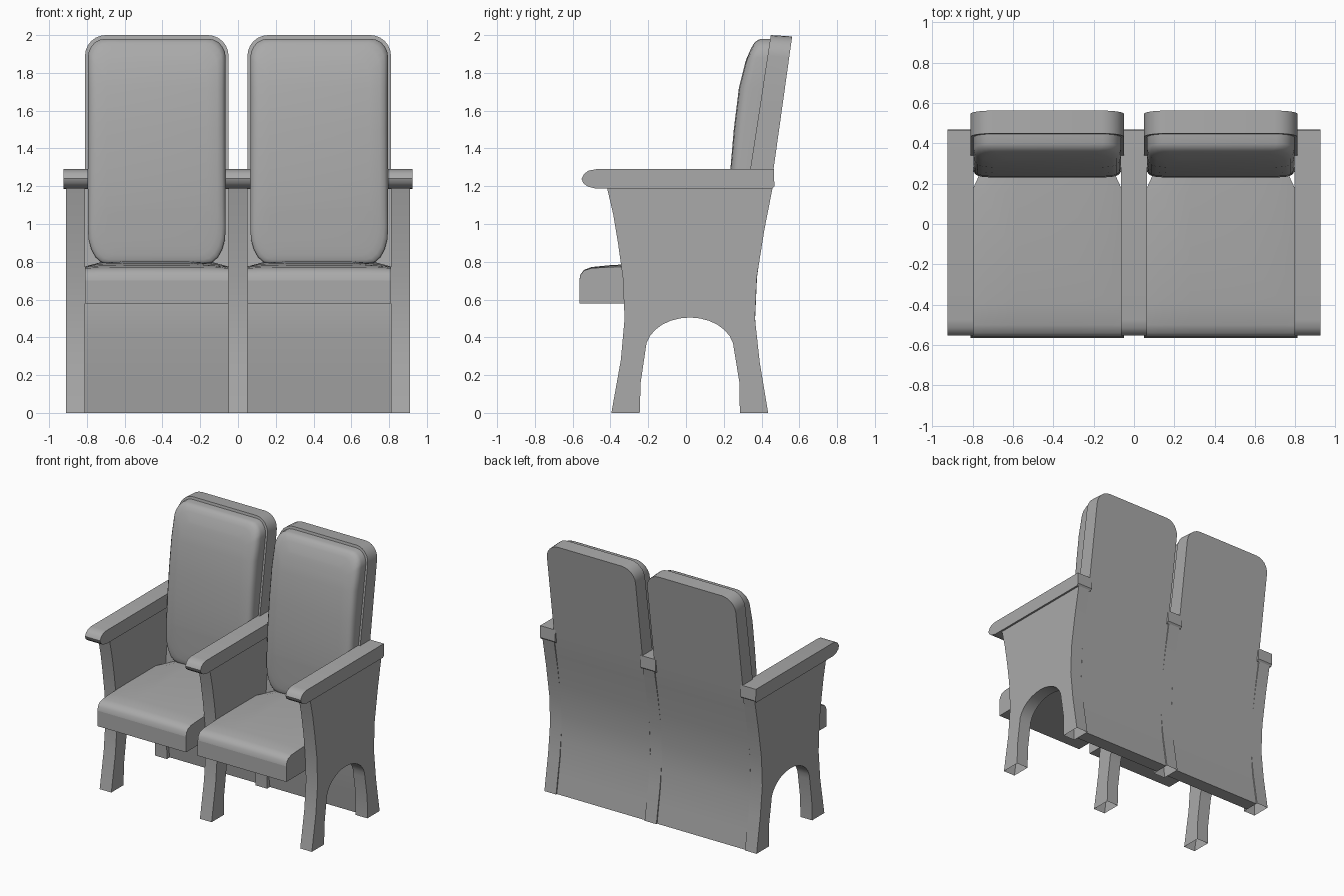
import bpy, bmesh, math

cube = bpy.data.objects.get("Cube")
if cube:
    bpy.data.objects.remove(cube, do_unlink=True)

GREY = (0.4, 0.4, 0.4, 1)
mat = bpy.data.materials.new("plain grey")
mat.use_nodes = True
mat.diffuse_color = GREY
mat.node_tree.nodes["Principled BSDF"].inputs["Base Color"].default_value = GREY


def finish(name, bm, angle=35):
    bmesh.ops.recalc_face_normals(bm, faces=bm.faces)
    mesh = bpy.data.meshes.new(name)
    bm.to_mesh(mesh)
    bm.free()
    mesh.materials.append(mat)
    ob = bpy.data.objects.new(name, mesh)
    bpy.context.collection.objects.link(ob)
    bpy.ops.object.select_all(action='DESELECT')
    ob.select_set(True)
    bpy.context.view_layer.objects.active = ob
    bpy.ops.object.shade_smooth_by_angle(angle=math.radians(angle))
    return ob


def interp(table, z):
    """Piecewise linear y for a height z."""
    for (z0, y0), (z1, y1) in zip(table, table[1:]):
        if z <= z1:
            return y0 + (y1 - y0) * (z - z0) / (z1 - z0)
    return table[-1][1]


def extrude_profile(name, profile, x, half, open_floor=False):
    """Side profile in (y, z), given thickness along x."""
    bm = bmesh.new()
    a, b = ([bm.verts.new((x + s * half, y, z)) for y, z in profile] for s in (-1, 1))
    bm.faces.new(a)
    bm.faces.new(b)
    for i in range(len(profile)):
        j = (i + 1) % len(profile)
        if not (open_floor and profile[i][1] == profile[j][1] == 0):
            bm.faces.new((a[i], a[j], b[j], b[i]))
    return finish(name, bm)


def loft(name, rings, angle=35):
    """Closed rings of points, ends filled with strips between mirrored points."""
    bm = bmesh.new()
    loops = [[bm.verts.new(p) for p in ring] for ring in rings]
    n = len(loops[0])
    for a, b in zip(loops, loops[1:]):
        for i in range(n):
            j = (i + 1) % n
            bm.faces.new((a[i], a[j], b[j], b[i]))
    for r in (loops[0], loops[-1]):
        for i in range(n // 2 - 1):
            bm.faces.new((r[i], r[i + 1], r[n - 2 - i], r[n - 1 - i]))
    return finish(name, bm, angle)


def mirrored(rows, x, y_of):
    """Ring from (half width, z) rows: up the right, down the left."""
    return ([(x + w, y_of(z), z) for w, z in rows]
            + [(x - w, y_of(z), z) for w, z in reversed(rows)])


# Side panels with a leg arch
front_edge = [(-0.395, 0), (-0.345, 0.28), (-0.325, 0.5), (-0.335, 0.72),
              (-0.36, 0.9), (-0.385, 1.05), (-0.42, 1.2)]
back_edge = [(0.46, 1.2), (0.415, 0.97), (0.375, 0.72), (0.365, 0.5), (0.39, 0.27), (0.435, 0)]
arch = [(0.02 + 0.235 * math.cos(math.pi * i / 14), 0.33 + 0.175 * math.sin(math.pi * i / 14))
        for i in range(15)]
panel = (front_edge + back_edge + [(0.285, 0), (0.283, 0.16)] + arch
         + [(-0.24, 0.16), (-0.245, 0)])

# Armrests with a rounded nose
arm = [(-0.553, 1.24), (-0.54, 1.265), (-0.515, 1.283), (-0.475, 1.29), (0.465, 1.29),
       (0.468, 1.2), (0.455, 1.185), (-0.475, 1.187), (-0.52, 1.198), (-0.545, 1.217)]

for label, x in (("right", -0.86), ("middle", 0), ("left", 0.86)):
    extrude_profile(label + "_side_panel", panel, x, 0.05, True)
    extrude_profile(label + "_armrest", arm, x, 0.065)

# Curves of the back shell and the cushion front, as (z, y)
shell_back = [(0, 0.425), (0.27, 0.383), (0.5, 0.366), (0.72, 0.376), (0.97, 0.412),
              (1.18, 0.448), (2, 0.563)]
shell_front = [(0, 0.32), (0.27, 0.28), (0.5, 0.258), (0.8, 0.275), (1.29, 0.34), (2, 0.45)]
pad_front = [(0.8, 0.235), (1.1, 0.23), (1.29, 0.235), (1.5, 0.253), (1.72, 0.28),
             (1.86, 0.315), (1.98, 0.36)]


def corner(w, z, rx, rz, up, steps=5):
    """Quarter-ellipse rows of (half width, z), in rising order."""
    pts = []
    for i in range(steps + 1):
        t = math.pi / 2 * i / steps
        pts.append((w - rx + rx * math.cos(t), z + up * (-rz + rz * math.sin(t))))
    return pts if up > 0 else pts[::-1]


shell_rows = [(0.38, z) for z in (0, 0.14, 0.27, 0.4, 0.5, 0.6, 0.72, 0.85, 0.97, 1.08,
                                  1.18, 1.29, 1.6)] + corner(0.38, 1.993, 0.11, 0.11, 1, 6)


def pad_rows(inset):
    w = 0.365 - inset
    return (corner(w, 0.79 + inset, 0.1, 0.18, -1)
            + [(w, z) for z in (1.1, 1.29, 1.5, 1.72)]
            + corner(w, 1.98 - inset, 0.09, 0.1, 1))


# Seat cushion stations: y, half width, side height, crown height
stations = [(-0.565, 0.38, 0.7, 0.7), (-0.559, 0.38, 0.73, 0.732), (-0.54, 0.38, 0.754, 0.757),
            (-0.5, 0.38, 0.766, 0.772), (-0.4, 0.38, 0.772, 0.782), (-0.2, 0.38, 0.775, 0.793),
            (0.15, 0.38, 0.775, 0.802), (0.28, 0.32, 0.775, 0.802)]

for label, x in (("right", -0.43), ("left", 0.43)):
    back = mirrored(shell_rows, x, lambda z: interp(shell_back, z))
    front = mirrored(shell_rows, x, lambda z: interp(shell_front, z))
    # the top edge leans with the back
    front = [(px, py, pz + 0.007 if pz > 1.7 else pz) for px, py, pz in front]
    loft(label + "_back_shell", [back, front])

    rings = []
    for inset, depth in ((0, -0.2), (0, 0.55), (0.006, 0.75), (0.02, 0.89),
                         (0.045, 0.96), (0.1, 1)):
        def y_of(z, d=depth):
            base = interp(shell_front, z)
            return base + (interp(pad_front, z) - base) * d
        rings.append(mirrored(pad_rows(inset), x, y_of))
    loft(label + "_back_cushion", rings, 50)

    rings = []
    for y, w, side, crown in stations:
        rows = [(w, 0.58), (w, side), (w * 0.8, side + (crown - side) * 0.75),
                (w * 0.4, crown)]
        rings.append([(x + a, y, z) for a, z in rows] + [(x - a, y, z) for a, z in reversed(rows)])
    loft(label + "_seat_cushion", rings)
